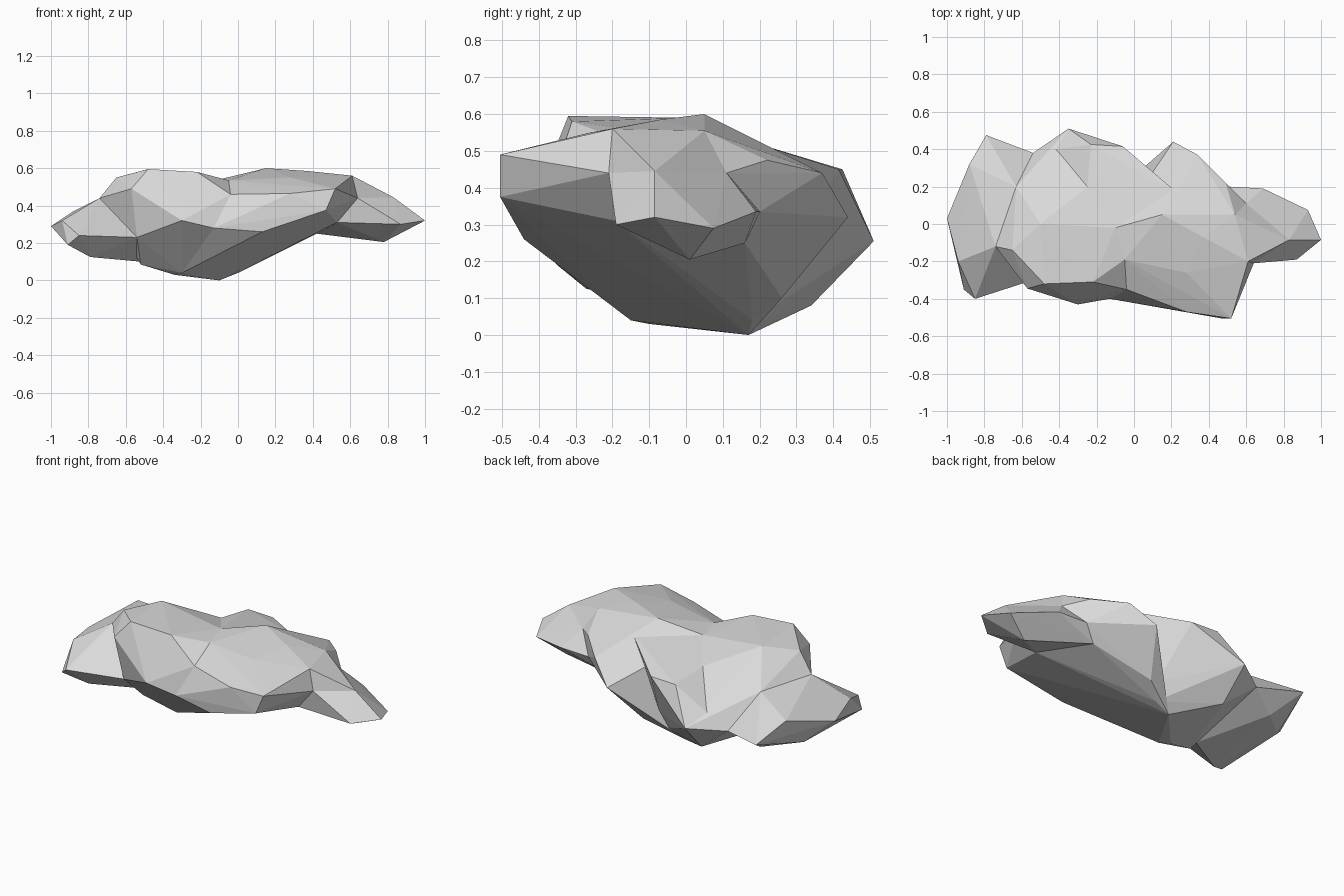
import bpy
import bmesh

default_cube = bpy.data.objects.get("Cube")
if default_cube:
    bpy.data.objects.remove(default_cube, do_unlink=True)


def flat_material(name, level):
    material = bpy.data.materials.new(name)
    material.use_nodes = True
    colour = (level, level, level, 1)
    material.diffuse_color = colour
    material.node_tree.nodes["Principled BSDF"].inputs["Base Color"].default_value = colour
    return material


stone_grey = flat_material("stone grey", .7)


def faceted_lobe(name, corners):
    """Wrap the corners in a flat-faced hull."""
    mesh_data = bmesh.new()
    for corner in corners:
        mesh_data.verts.new(corner)
    hull = bmesh.ops.convex_hull(mesh_data, input=mesh_data.verts[:])
    unused = {item for item in hull["geom_interior"] + hull["geom_unused"]
              if isinstance(item, bmesh.types.BMVert)}
    bmesh.ops.delete(mesh_data, geom=list(unused), context="VERTS")
    bmesh.ops.recalc_face_normals(mesh_data, faces=mesh_data.faces[:])

    mesh = bpy.data.meshes.new(name)
    mesh_data.to_mesh(mesh)
    mesh_data.free()
    mesh.materials.append(stone_grey)
    lobe = bpy.data.objects.new(name, mesh)
    bpy.context.collection.objects.link(lobe)
    return lobe


# Corners where neighbouring lobes meet
front_crease = [(-.05, -.19, .535), (-.04, -.35, .46), (-.13, -.4, .28)]
keel = [(-.1, .17, 0), (0, .18, .04), (-.3, -.15, .04)]
saddle = [(-.1, -.02, .54)]
groove_top = [(.24, .16, .53)]
groove_foot = [(.02, .22, .14)]
rear_hollow = [(-.25, .2, .48)]
rear_corners = [(-.35, .51, .255), (-.34, .34, .08), (-.54, .38, .24)]
left_ridge = [(-.74, -.12, .44), (-.63, .2, .43), (-.54, .38, .24), (-.54, -.3, .23)]
shoulder_peak = [(.61, -.2, .56), (.54, .05, .555)]
shoulder_base = [(.6, .11, .44), (.5, .2, .335), (.42, .16, .25), (.64, -.21, .44), (.53, -.19, .31)]
end_crest = [(.83, -.085, .445)]

# Large lobe at the low-x side of the middle
faceted_lobe("main_lobe", front_crease + keel + saddle + rear_hollow + rear_corners + left_ridge + [
    (-.65, -.14, .55), (-.48, -.32, .595), (-.22, -.31, .58), (-.5, 0, .59),
    (-.57, -.345, .49), (-.3, -.43, .32), (-.34, -.1, .03), (-.52, -.15, .085),
])

# Rear lobe that overhangs the groove
faceted_lobe("rear_lobe", saddle + keel + groove_top + groove_foot + rear_hollow + rear_corners + [
    (-.23, .425, .45), (-.06, .415, .45),
])

# Wide lobe at the high-x side of the middle
faceted_lobe("broad_lobe", front_crease + keel + saddle + groove_top + groove_foot
             + shoulder_peak + shoulder_base + [
    (.15, .05, .6), (.37, -.07, .585), (.28, -.26, .55),
    (.52, -.505, .49), (.47, -.505, .375), (.28, -.47, .465), (.13, -.44, .26),
    (.21, .44, .32), (.34, .37, .44), (.49, .22, .475), (.1, .26, .1),
])

# Flared end lobe at low x
faceted_lobe("flared_end", left_ridge + [
    (-1, .03, .29), (-.94, -.2, .32), (-.91, -.35, .19), (-.85, -.4, .24),
    (-.79, -.27, .125), (-.52, -.1, .1),
    (-.88, .32, .37), (-.79, .475, .26), (-.7, .3, .16), (-.88, .15, .18),
])

# Small pointed end at high x, with a web rising to the shoulder
faceted_lobe("pointed_end", shoulder_base + end_crest + [
    (1, -.085, .32), (.87, -.19, .3),
    (.78, .01, .205), (.93, .075, .29), (.69, .19, .335),
])
faceted_lobe("shoulder_web", shoulder_peak + shoulder_base + end_crest)
